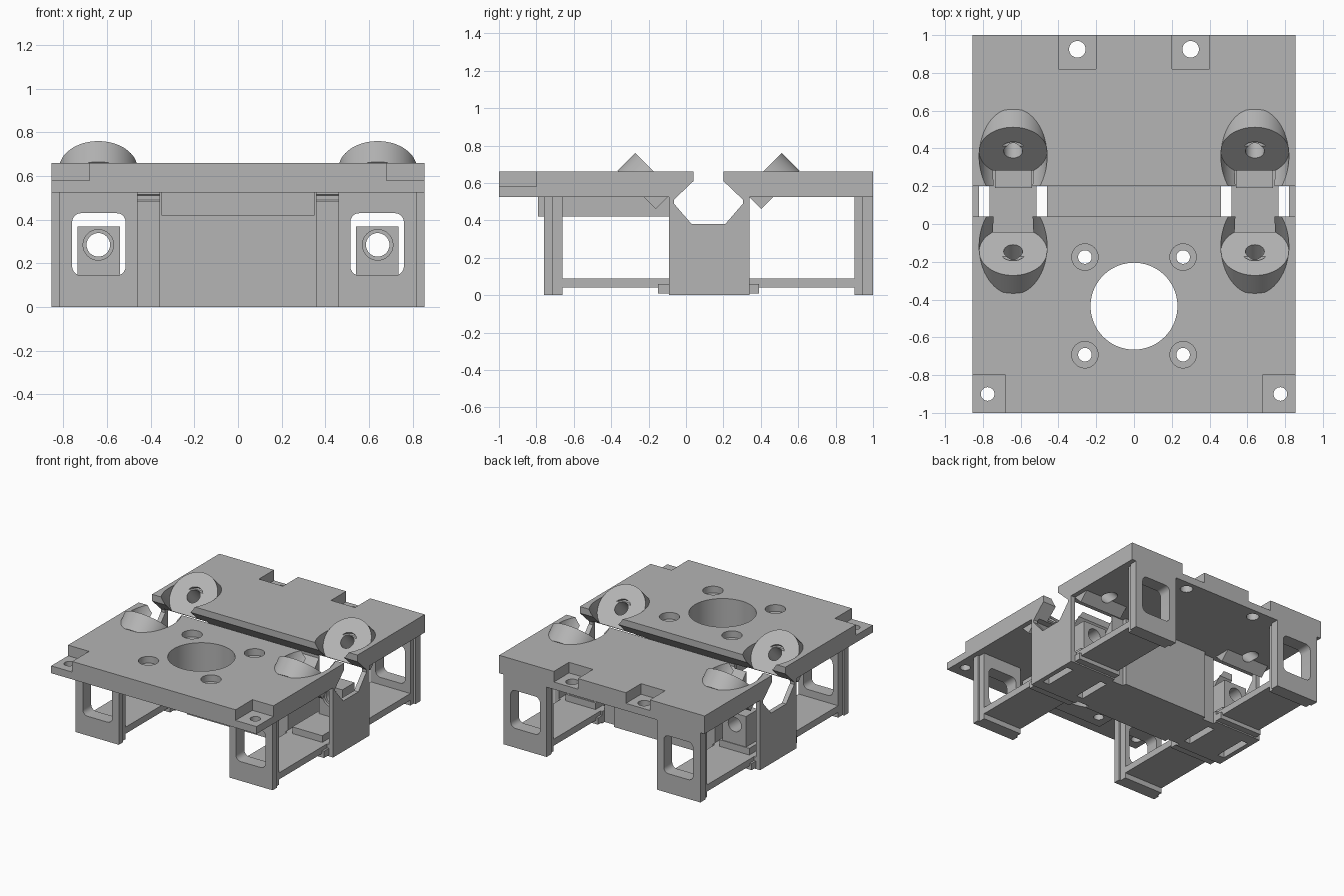
import bpy, bmesh, math
from mathutils import Matrix, Vector

if "Cube" in bpy.data.objects:
    bpy.data.objects.remove(bpy.data.objects["Cube"], do_unlink=True)

GREY = bpy.data.materials.new("matte grey")
GREY.use_nodes = True
GREY.diffuse_color = (0.46, 0.46, 0.46, 1)
GREY.node_tree.nodes["Principled BSDF"].inputs["Base Color"].default_value = (0.46, 0.46, 0.46, 1)

MID_Y = 0.12        # centre line of the channel
TOP, UNDER = 0.66, 0.525
WHEEL_X = 0.64


def finish(name, bm):
    bmesh.ops.recalc_face_normals(bm, faces=bm.faces[:])
    mesh = bpy.data.meshes.new(name)
    bm.to_mesh(mesh)
    bm.free()
    mesh.materials.append(GREY)
    ob = bpy.data.objects.new(name, mesh)
    bpy.context.collection.objects.link(ob)
    return ob


def box(name, x0, x1, y0, y1, z0, z1, round_y=0):
    """Box by its limits; round_y rounds the edges that run along y."""
    bm = bmesh.new()
    size = Matrix.Diagonal((abs(x1 - x0), y1 - y0, z1 - z0, 1))
    mid = Matrix.Translation(((x0 + x1) / 2, (y0 + y1) / 2, (z0 + z1) / 2))
    bmesh.ops.create_cube(bm, size=1, matrix=mid @ size)
    if round_y:
        edges = [e for e in bm.edges
                 if abs((e.verts[0].co - e.verts[1].co).normalized().y) > 0.9]
        bmesh.ops.bevel(bm, geom=edges, offset=round_y, segments=5, affect='EDGES', profile=0.5)
    return finish(name, bm)


def cylinder(name, centre, radius, length, axis=(0, 0, 1), sides=48):
    bm = bmesh.new()
    turn = Vector((0, 0, 1)).rotation_difference(Vector(axis)).to_matrix().to_4x4()
    bmesh.ops.create_cone(bm, cap_ends=True, segments=sides, radius1=radius, radius2=radius,
                          depth=length, matrix=Matrix.Translation(centre) @ turn)
    return finish(name, bm)


def prism(name, points, push):
    """Extrude a closed outline of 3D points along a vector."""
    bm = bmesh.new()
    face = bm.faces.new([bm.verts.new(p) for p in points])
    out = bmesh.ops.extrude_face_region(bm, geom=[face])
    bmesh.ops.translate(bm, vec=push, verts=[v for v in out["geom"] if isinstance(v, bmesh.types.BMVert)])
    return finish(name, bm)


def cut(targets, cutter):
    """Subtract the cutter from every target, then drop the cutter."""
    for ob in targets:
        mod = ob.modifiers.new("cut", 'BOOLEAN')
        mod.operation = 'DIFFERENCE'
        mod.solver = 'EXACT'
        mod.object = cutter
        bpy.context.view_layer.objects.active = ob
        bpy.ops.object.modifier_apply(modifier=mod.name)
    bpy.data.objects.remove(cutter, do_unlink=True)


# Top plate, the thick pad under its front half, and the central beam
plate = box("top_plate", -0.855, 0.855, -1, 1, UNDER, TOP)
pad = box("motor_pad", -0.35, 0.35, -0.79, -0.05, 0.42, UNDER)
beam = box("central_beam", -0.36, 0.36, -0.09, 0.34, 0, UNDER)
slotted = [plate, pad, beam]
smooth = [plate, pad]

for side, label in ((1, "left"), (-1, "right")):
    slotted.append(box("beam_shoulder_" + label, side * 0.36, side * 0.46, -0.06, 0.31, 0, UNDER))
    slotted.append(box("outer_wall_" + label, side * 0.82, side * 0.855, -0.09, 0.34, 0, UNDER))

# Channel running across the model
half = [(0.08, 0.75), (0.08, 0.61), (0.185, 0.51), (0.185, 0.49), (0.09, 0.38)]
outline = [(MID_Y - y, z) for y, z in half] + [(MID_Y + y, z) for y, z in reversed(half)]
cut(slotted, prism("channel", [(-1, y, z) for y, z in outline], (2, 0, 0)))

# Large opening and its four screw holes
cut([plate, pad], cylinder("opening", (0, -0.435, 0.5), 0.23, 1, sides=72))
for x in (-0.26, 0.26):
    for y in (-0.175, -0.692):
        cut([plate, pad], cylinder("screw_hole", (x, y, 0.5), 0.036, 1, sides=32))
        cut([plate], cylinder("counterbore", (x, y, TOP), 0.07, 0.1, sides=32))

# Recessed fixing tabs at the front corners and the back edge
for s in (-1, 1):
    cut([plate], box("corner_step", s * 0.68, s * 0.95, -1.1, -0.8, 0.58, 0.8))
    cut([plate], cylinder("corner_hole", (s * 0.775, -0.9, 0.6), 0.036, 1, sides=32))
    cut([plate], box("back_notch", s * 0.2, s * 0.4, 0.82, 1.1, 0.58, 0.8))
    cut([plate], cylinder("back_hole", (s * 0.3, 0.925, 0.6), 0.044, 1, sides=32))


def wheel_seat(name, x, s):
    """Tilted round-topped seat facing the channel; s is -1 in front, 1 behind."""
    axis = Vector((0, -s, 1)).normalized()
    up = Vector((0, s, 1)).normalized()
    across = Vector((1, 0, 0))
    centre = Vector((x, MID_Y + s * 0.265, 0.633))
    r, low = 0.18, 0.11
    arc = [centre + across * r * math.cos(a) + up * r * math.sin(a)
           for a in (math.pi * i / 32 for i in range(33))]
    pts = arc + [centre - across * r - up * low, centre + across * r - up * low]
    seat = prism(name, pts, -axis * 0.134)
    cut([plate], cylinder("clearance", centre + axis * 0.25, r, 0.5, axis, 64))
    cut([seat, plate], cylinder("axle_hole", centre, 0.05, 0.5, axis, 32))
    cut([seat], cylinder("axle_rim", centre, 0.07, 0.04, axis, 32))
    smooth.append(seat)


# Wheel seats, legs, rails and adjuster blocks on both sides
for side, label in ((1, "left"), (-1, "right")):
    wheel_seat("front_wheel_seat_" + label, side * WHEEL_X, -1)
    wheel_seat("back_wheel_seat_" + label, side * WHEEL_X, 1)

    for end, outer, step, inner, near, foot in (("front", -0.76, -0.71, -0.66, -0.09, -0.15),
                                                ("back", 1.0, 0.94, 0.9, 0.34, 0.39)):
        tag = end + "_" + label
        leg = box("leg_" + tag, side * 0.46, side * 0.82, min(outer, step), max(outer, step), 0, UNDER)
        rib = box("leg_rib_" + tag, side * 0.475, side * 0.805, min(step, inner), max(step, inner), 0, UNDER)
        y = (outer + inner) / 2
        cut([leg, rib], box("window", side * 0.515, side * 0.76, y - 0.2, y + 0.2, 0.145, 0.43, 0.04))
        smooth += [leg, rib]
        box("rail_" + tag, side * 0.475, side * 0.805, min(inner, near), max(inner, near), 0.04, 0.09)
        box("rail_foot_" + tag, side * 0.46, side * 0.82, min(foot, near), max(foot, near), 0.01, 0.06)
        lip = MID_Y + (near - MID_Y) * 0.6
        box("rail_root_" + tag, side * 0.46, side * 0.82, min(near, lip), max(near, lip), 0, 0.09)

    box("floor_" + label, side * 0.515, side * 0.765, -0.09, 0.34, 0, 0.14)
    block = box("adjuster_block_" + label, side * 0.54, side * 0.735, 0.19, 0.335, 0.1, 0.37)
    cut([block], cylinder("bolt_hole", (side * WHEEL_X, 0.25, 0.285), 0.054, 1, (0, 1, 0), 32))
    cut([block], cylinder("bolt_rim", (side * WHEEL_X, 0.19, 0.285), 0.07, 0.04, (0, 1, 0), 32))
    smooth.append(block)

# Smooth the curved walls while keeping edges crisp
bpy.ops.object.select_all(action='DESELECT')
for ob in smooth:
    ob.select_set(True)
bpy.context.view_layer.objects.active = plate
bpy.ops.object.shade_smooth_by_angle(angle=math.radians(30))
